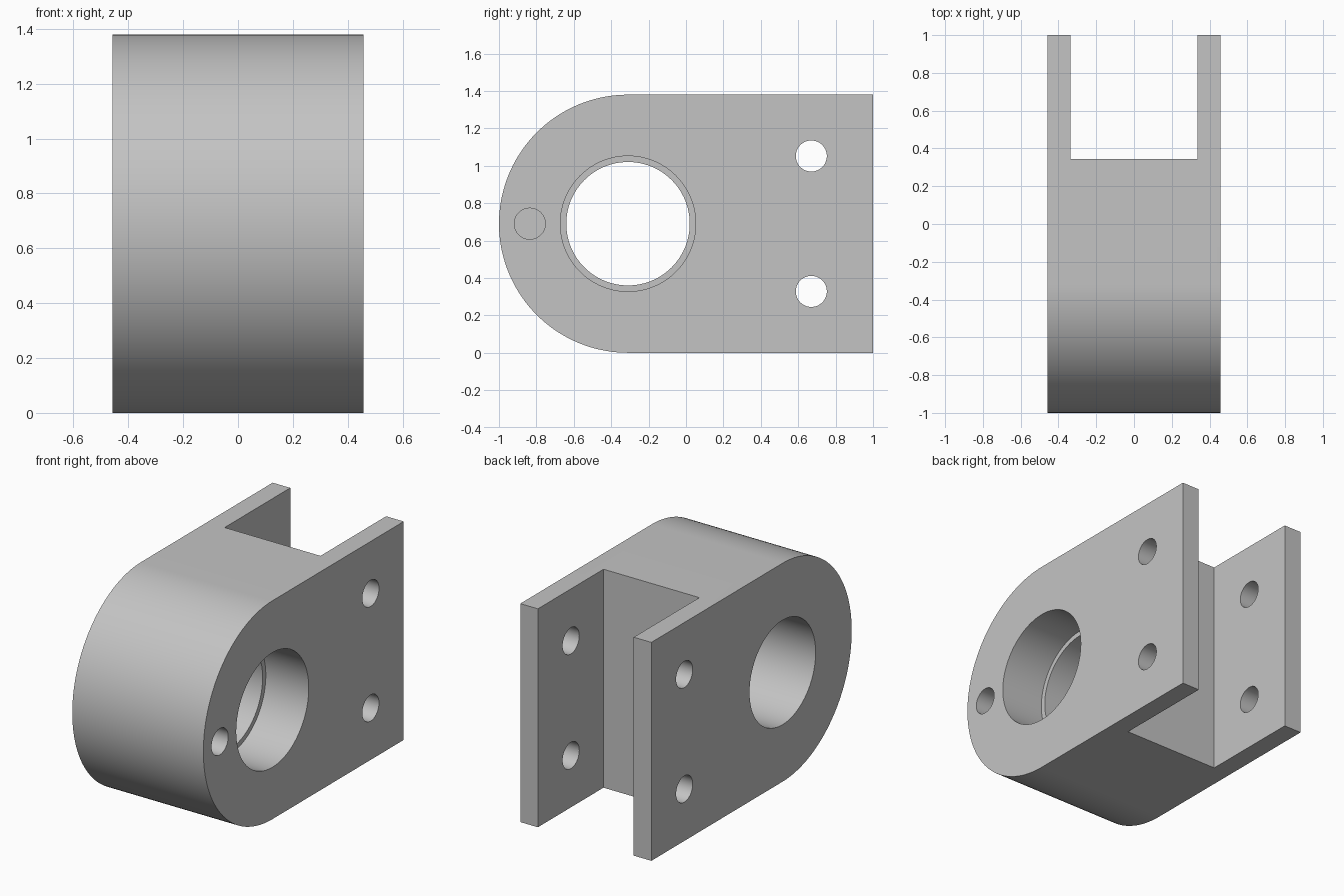
import bpy, bmesh, math
from mathutils import Matrix

if "Cube" in bpy.data.objects:
    bpy.data.objects.remove(bpy.data.objects["Cube"], do_unlink=True)

HALF_W = 0.458           # half width along x
RADIUS = 0.69            # rounded nose, also half the height
NOSE_Y = RADIUS - 1      # centre of nose and bore
SLOT_HALF, SLOT_Y = 0.335, 0.345
SMALL_R = 0.083

grey = bpy.data.materials.new("plain_grey")
grey.use_nodes = True
colour = (0.55, 0.55, 0.55, 1)
grey.diffuse_color = colour
grey.node_tree.nodes["Principled BSDF"].inputs["Base Color"].default_value = colour


def make_object(name, bm):
    bmesh.ops.recalc_face_normals(bm, faces=bm.faces)
    mesh = bpy.data.meshes.new(name)
    bm.to_mesh(mesh)
    bm.free()
    mesh.materials.append(grey)
    obj = bpy.data.objects.new(name, mesh)
    bpy.context.collection.objects.link(obj)
    return obj


def rod(name, y, z, radius, x0, x1, segments=64):
    """Cylinder along x, from x0 to x1."""
    bm = bmesh.new()
    place = Matrix.Translation(((x0 + x1) / 2, y, z)) @ Matrix.Rotation(math.pi / 2, 4, "Y")
    bmesh.ops.create_cone(bm, cap_ends=True, segments=segments, radius1=radius,
                          radius2=radius, depth=x1 - x0, matrix=place)
    return make_object(name, bm)


# Body: round-nosed side profile extruded across the width
steps = 72
profile = [(1, 0)]
for i in range(steps + 1):
    a = math.pi * i / steps
    profile.append((NOSE_Y - RADIUS * math.sin(a), RADIUS - RADIUS * math.cos(a)))
profile.append((1, 2 * RADIUS))
bm = bmesh.new()
side = bm.faces.new([bm.verts.new((-HALF_W, y, z)) for y, z in profile])
ext = bmesh.ops.extrude_face_region(bm, geom=[side])
bmesh.ops.translate(bm, vec=(2 * HALF_W, 0, 0),
                    verts=[v for v in ext["geom"] if isinstance(v, bmesh.types.BMVert)])
body = make_object("clevis_body", bm)

# Slot between the two rear cheeks
bm = bmesh.new()
bmesh.ops.create_cube(bm, size=1, matrix=Matrix.Translation((0, SLOT_Y + 0.5, RADIUS))
                      @ Matrix.Diagonal((2 * SLOT_HALF, 1, 2, 1)))
cutters = [make_object("slot_cutter", bm)]

# Main bore, its wider counterbore, blind nose hole and cheek holes
cutters += [
    rod("bore_cutter", NOSE_Y, RADIUS, 0.33, -1, 1, 96),
    rod("counterbore_cutter", NOSE_Y, RADIUS, 0.362, HALF_W - 0.3, 1, 96),
    rod("nose_hole_cutter", -0.835, RADIUS, SMALL_R, HALF_W - 0.3, 1),
]
for sign in (-1, 1):
    cutters.append(rod("cheek_hole_cutter", 0.67, RADIUS + sign * 0.362, SMALL_R, -1, 1))

bpy.ops.object.select_all(action="DESELECT")
bpy.context.view_layer.objects.active = body
body.select_set(True)
for cutter in cutters:
    cutter.hide_render = True
    mod = body.modifiers.new(cutter.name, "BOOLEAN")
    mod.operation = "DIFFERENCE"
    mod.solver = "EXACT"
    mod.object = cutter
    bpy.ops.object.modifier_apply(modifier=mod.name)
for cutter in cutters:
    bpy.data.objects.remove(cutter, do_unlink=True)

bpy.ops.object.shade_smooth_by_angle(angle=math.radians(30))
